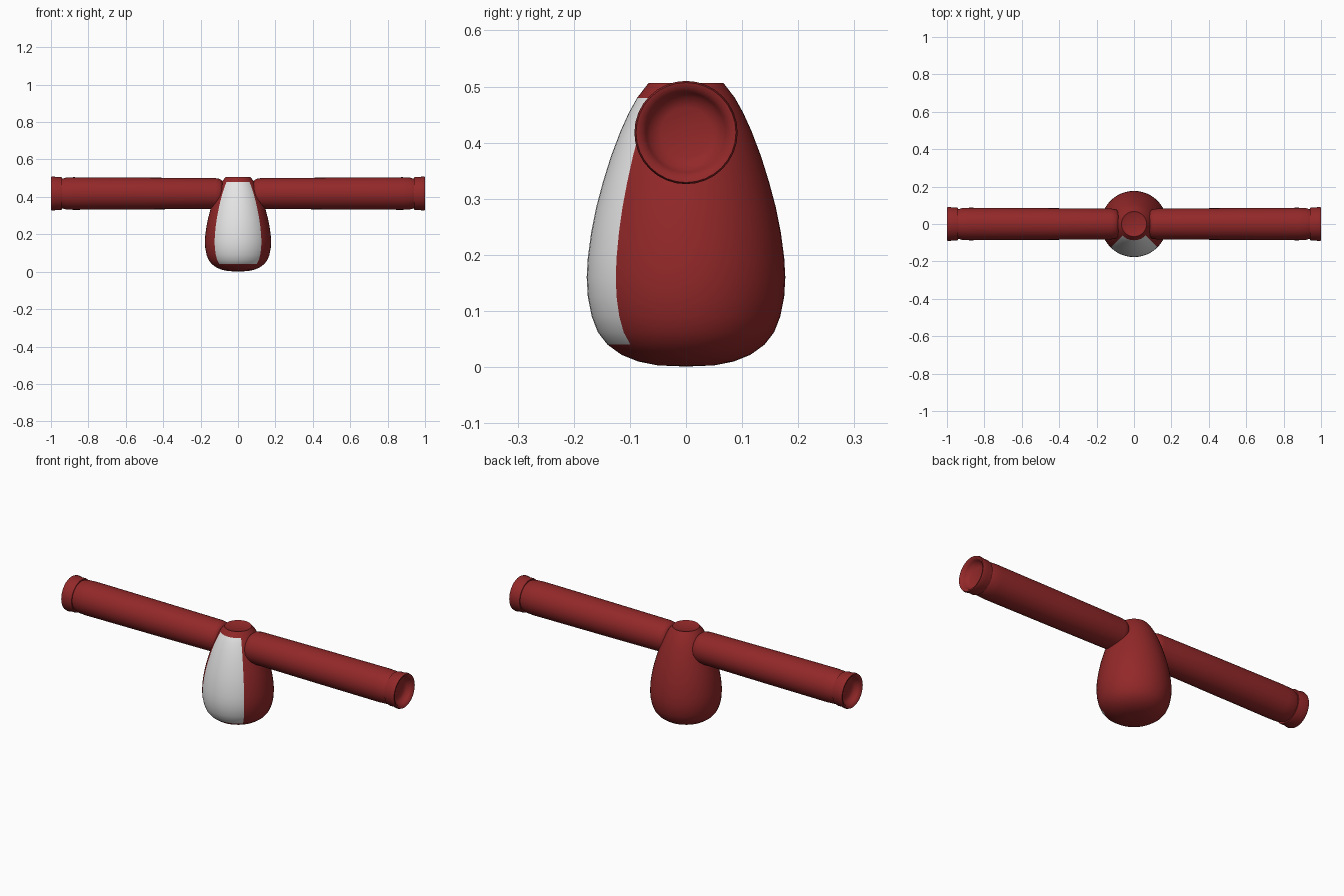
import bpy, bmesh, math
from mathutils import Matrix

if "Cube" in bpy.data.objects:
    bpy.data.objects.remove(bpy.data.objects["Cube"])


def material(name, rgb):
    m = bpy.data.materials.new(name)
    m.diffuse_color = (*rgb, 1)
    m.use_nodes = True
    m.node_tree.nodes["Principled BSDF"].inputs["Base Color"].default_value = m.diffuse_color
    return m


RED = material("dark red", (0.29, 0.021, 0.022))
WHITE = material("soft white", (0.78, 0.78, 0.78))


def lathe(name, profile, segments, matrix, mats, rule=None, angle=40):
    """Revolve (radius, height) points about z; radius 0 makes a pole."""
    bm = bmesh.new()
    rings = []
    for r, h in profile:
        if r == 0:
            rings.append([bm.verts.new((0, 0, h))] * segments)
        else:
            rings.append([bm.verts.new((r * math.cos(2 * math.pi * i / segments),
                                        r * math.sin(2 * math.pi * i / segments), h))
                          for i in range(segments)])
    for a, b in zip(rings, rings[1:]):
        for i in range(segments):
            j = (i + 1) % segments
            quad = list(dict.fromkeys((a[i], a[j], b[j], b[i])))
            f = bm.faces.new(quad)
            if rule:
                f.material_index = rule(f.calc_center_median())
    bm.transform(matrix)
    bmesh.ops.recalc_face_normals(bm, faces=bm.faces)
    mesh = bpy.data.meshes.new(name)
    bm.to_mesh(mesh)
    bm.free()
    for m in mats:
        mesh.materials.append(m)
    ob = bpy.data.objects.new(name, mesh)
    bpy.context.collection.objects.link(ob)
    bpy.context.view_layer.objects.active = ob
    ob.select_set(True)
    bpy.ops.object.shade_smooth_by_angle(angle=math.radians(angle))
    ob.select_set(False)
    return ob


# Egg-shaped torso with a white front panel and shallow neck opening
body = [(0, 0.001), (0.05, 0.003), (0.085, 0.01), (0.115, 0.022), (0.14, 0.04),
        (0.157, 0.062), (0.168, 0.09), (0.175, 0.125), (0.177, 0.16), (0.175, 0.195),
        (0.169, 0.24), (0.16, 0.285), (0.148, 0.33), (0.134, 0.375), (0.117, 0.42),
        (0.102, 0.453), (0.087, 0.48), (0.067, 0.506), (0.055, 0.501), (0, 0.498)]


def panel(c):
    return int(-c.y > abs(c.x) and 0.04 < c.z < 0.48)


lathe("torso", body, 48, Matrix.Identity(4), [RED, WHITE], panel)

# Sleeves and hollow cuffs, mirrored left and right
sleeve = [(0, 0.078), (0.05, 0.08), (0.068, 0.085), (0.078, 0.097), (0.082, 0.12),
          (0.085, 0.5), (0.087, 0.88), (0.085, 0.92), (0.079, 0.94), (0.074, 0.955), (0, 0.955)]
cuff = [(0.07, 0.944), (0.086, 0.94), (0.089, 0.95), (0.088, 0.97), (0.092, 0.99),
        (0.089, 1.0), (0.08, 0.998), (0.071, 0.985), (0.064, 0.97), (0.045, 0.963), (0, 0.96)]
for side, sign in (("right", 1), ("left", -1)):
    place = Matrix.Translation((0, 0, 0.418)) @ Matrix.Rotation(sign * math.pi / 2, 4, 'Y')
    lathe(side + "_sleeve", sleeve, 32, place, [RED])
    lathe(side + "_cuff", cuff, 32, place, [RED], angle=50)
